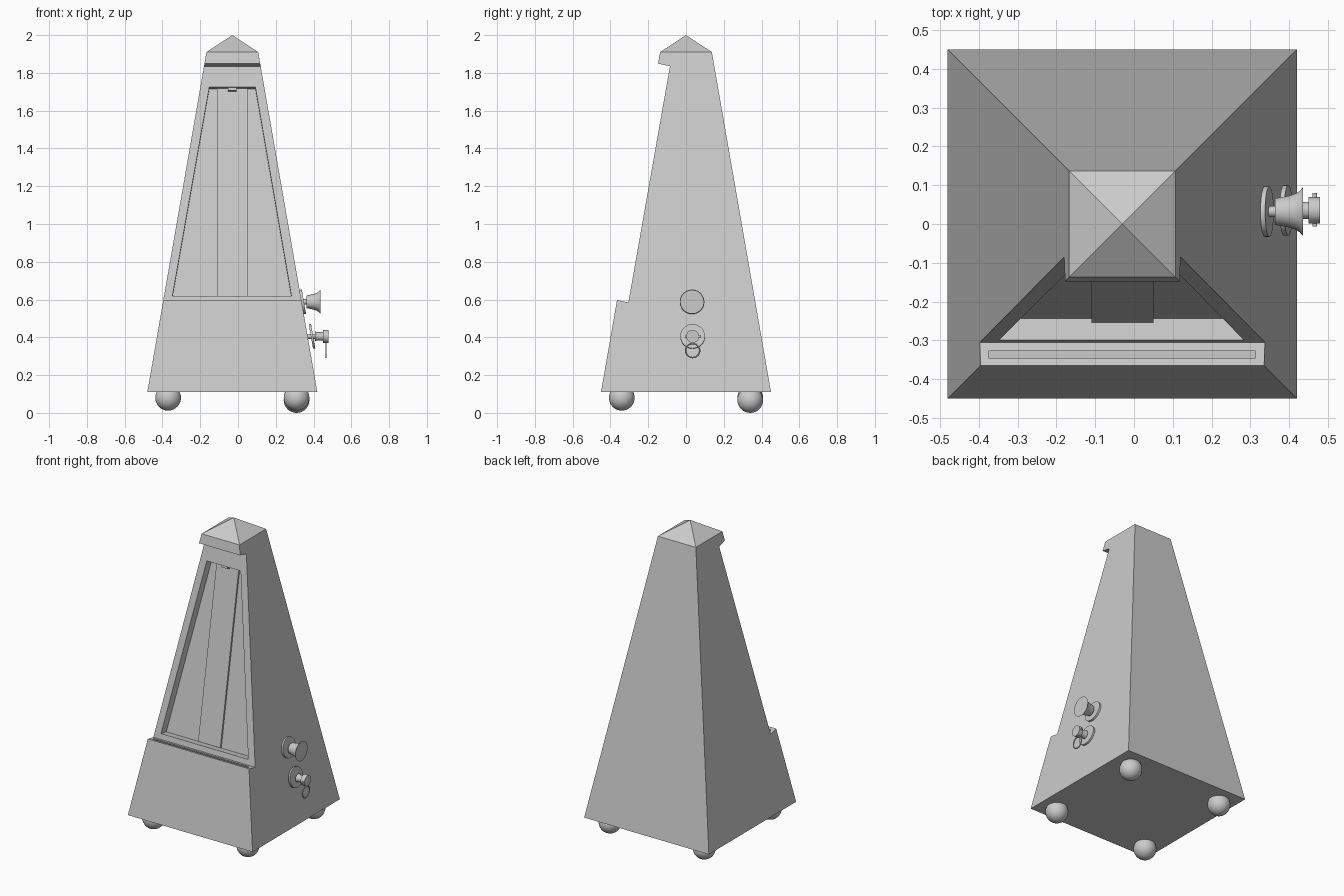
import bpy, bmesh, math
from mathutils import Vector, Matrix

if "Cube" in bpy.data.objects:
    bpy.data.objects.remove(bpy.data.objects["Cube"])

CX = -0.03                      # centre of the case in x
SLOPE = 0.313 / 1.8             # inward lean of every side
TILT = math.atan(SLOPE)
INWARD = Vector((0, math.cos(TILT), -math.sin(TILT)))


def half(z):
    return 0.45 - (z - 0.11) * SLOPE


def finish(bm, name, smooth=False):
    bmesh.ops.remove_doubles(bm, verts=bm.verts, dist=1e-5)
    bmesh.ops.recalc_face_normals(bm, faces=bm.faces)
    me = bpy.data.meshes.new(name)
    bm.to_mesh(me)
    bm.free()
    ob = bpy.data.objects.new(name, me)
    bpy.context.collection.objects.link(ob)
    if smooth:
        bpy.context.view_layer.objects.active = ob
        ob.select_set(True)
        bpy.ops.object.shade_smooth_by_angle(angle=math.radians(35))
        ob.select_set(False)
    return ob


def prism(name, points, offset):
    """Extrude a closed polygon along an offset vector."""
    bm = bmesh.new()
    face = bm.faces.new([bm.verts.new(p) for p in points])
    new = bmesh.ops.extrude_face_region(bm, geom=[face])["geom"]
    bmesh.ops.translate(bm, vec=offset, verts=[v for v in new if isinstance(v, bmesh.types.BMVert)])
    if face.is_valid and all(len(e.link_faces) > 2 for e in face.edges):
        bm.faces.remove(face)
    return finish(bm, name)


def lathe(name, profile, loc, tilt=0.0):
    """Spin (x, radius) points around the x axis."""
    bm = bmesh.new()
    vs = [bm.verts.new((x, 0, r)) for x, r in profile]
    es = [bm.edges.new(p) for p in zip(vs, vs[1:])]
    bmesh.ops.spin(bm, geom=vs + es, cent=(0, 0, 0), axis=(1, 0, 0),
                   angle=math.tau, steps=40, use_duplicate=False)
    ob = finish(bm, name, True)
    ob.location = loc
    ob.rotation_euler = (0, -tilt, 0)
    return ob


def front(x, z, depth):
    """Point on a plane set back horizontally from the sloping front."""
    return Vector((x, -half(z) + depth, z))


def cut(target, cutter):
    m = target.modifiers.new(cutter.name, 'BOOLEAN')
    m.operation = 'DIFFERENCE'
    m.solver = 'EXACT'
    m.object = cutter
    cutter.hide_render = True
    cutter.hide_set(True)


# Tapered case with pyramid top
bm = bmesh.new()
rings = []
for z, h in ((0.11, 0.45), (1.91, 0.137)):
    rings.append([bm.verts.new((CX + sx * h, sy * h, z))
                  for sx, sy in ((-1, -1), (1, -1), (1, 1), (-1, 1))])
apex = bm.verts.new((CX, 0, 2.0))
bm.faces.new(rings[0])
for i in range(4):
    j = (i + 1) % 4
    bm.faces.new((rings[0][i], rings[0][j], rings[1][j], rings[1][i]))
    bm.faces.new((rings[1][i], rings[1][j], apex))
case = finish(bm, "case")

# Opening where the front cover is removed
cover = [(-0.6, 0.645), (-0.305, 0.585), (-0.085, 1.835), (-0.6, 1.95)]
cut(case, prism("cover_cutter", [(-1, y, z) for y, z in cover], Vector((2, 0, 0))))

# Recessed trapezoid panel
panel = [(-0.347, 0.63), (0.283, 0.63), (0.092, 1.735), (-0.152, 1.735)]
cut(case, prism("panel_cutter",
                [front(x, z, 0.0) - Vector((0, 0, 0)) + INWARD * 0.04 for x, z in panel],
                INWARD * 0.078))

# Slot in the ledge
slot = [(-0.375, -0.345), (0.313, -0.345), (0.313, -0.327), (-0.375, -0.327)]
cut(case, prism("slot_cutter", [(x, y, 0.65) for x, y in slot], Vector((0, 0, -0.09))))

# Scale strip on the panel
prism("scale_strip", [front(x, z, 0.108) for x, z in
                      ((-0.11, 0.615), (0.05, 0.615), (0.05, 1.735), (-0.11, 1.735))],
      INWARD * 0.02)

# Pendulum clip under the top of the frame
for name, w, z0, z1 in (("clip_bar", 0.045, 1.722, 1.74), ("clip_hook", 0.022, 1.707, 1.724)):
    prism(name, [front(CX + x, z, 0.075) for x, z in
                 ((-w, z0), (w, z0), (w, z1), (-w, z1))], INWARD * 0.04)

# Ball feet
for sx in (-1, 1):
    for sy in (-1, 1):
        bm = bmesh.new()
        zc = 0.068 if (sx, sy) == (1, 1) else 0.08
        bmesh.ops.create_uvsphere(bm, u_segments=32, v_segments=16, radius=0.068,
                                  matrix=Matrix.Translation((CX + sx * 0.34, sy * 0.34, zc)))
        finish(bm, "foot", True)

# Round plates on the right side
disc = [(-0.006, 0), (-0.006, 0.065), (0.006, 0.065), (0.006, 0)]
lathe("knob_plate", disc, (0.343, 0.032, 0.588), TILT)
lathe("key_plate", disc, (0.392, 0.035, 0.405), TILT)

# Flared knob
lathe("knob", [(0.33, 0), (0.33, 0.014), (0.363, 0.014), (0.363, 0.034), (0.38, 0.037),
               (0.40, 0.041), (0.415, 0.046), (0.427, 0.053), (0.436, 0.063), (0.436, 0)],
      (0, 0.032, 0.588))

# Winding key with pin and hanging ring
lathe("key", [(0.36, 0), (0.36, 0.013), (0.408, 0.013), (0.408, 0.026), (0.42, 0.022),
              (0.45, 0.022), (0.45, 0.034), (0.479, 0.034), (0.479, 0)], (0, 0.035, 0.405))
bm = bmesh.new()
bmesh.ops.create_cone(bm, cap_ends=True, segments=16, radius1=0.006, radius2=0.006, depth=0.086,
                      matrix=Matrix.Translation((0.466, 0.037, 0.405)) @ Matrix.Rotation(math.pi / 2, 4, 'X'))
finish(bm, "key_pin", True)
bpy.ops.mesh.primitive_torus_add(major_radius=0.037, minor_radius=0.004, major_segments=40,
                                 minor_segments=10, location=(0.466, 0.035, 0.33),
                                 rotation=(0, math.pi / 2, 0))
bpy.context.object.name = "key_ring"
bpy.ops.object.shade_smooth_by_angle()
